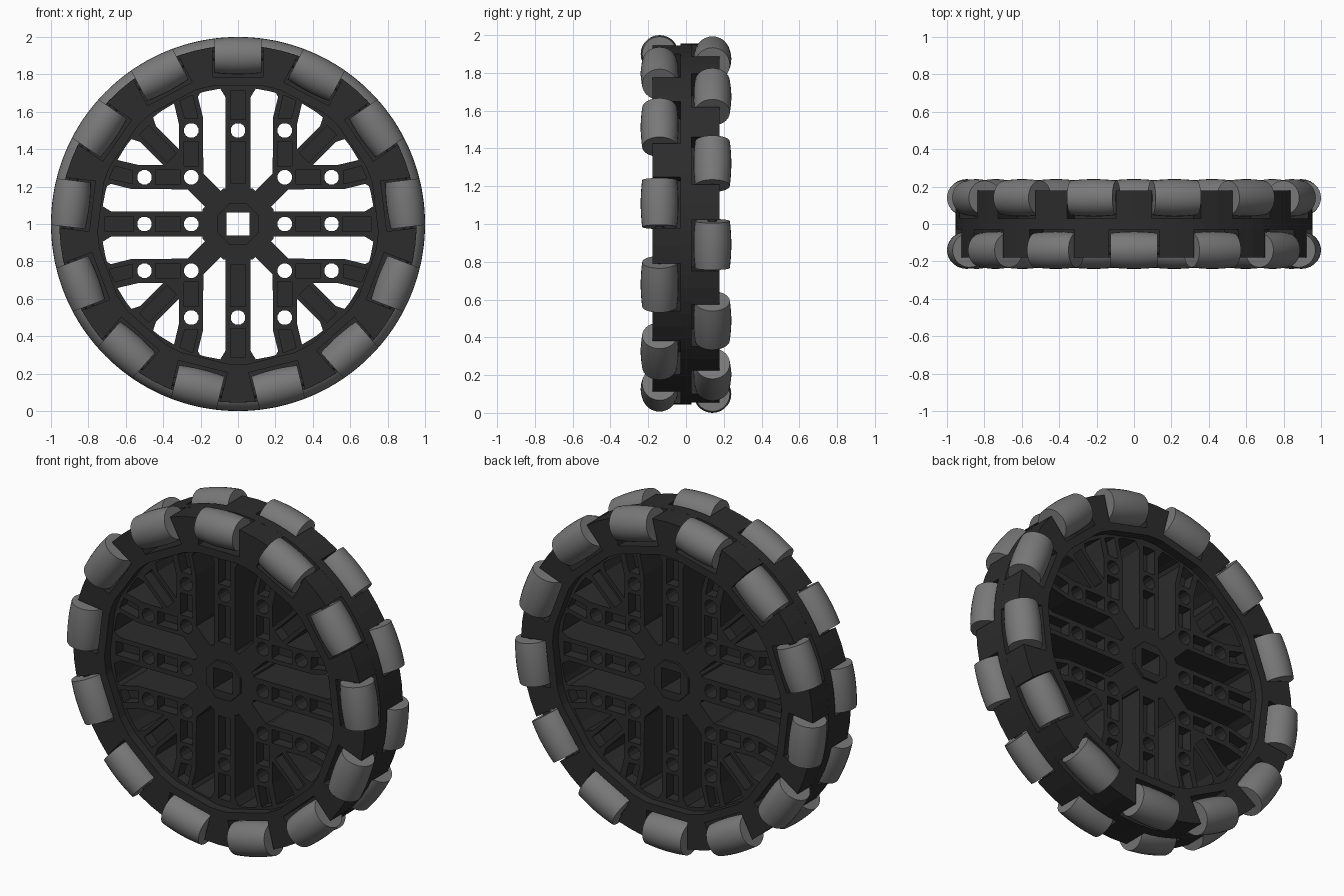
import bpy, bmesh
from math import sin, cos, pi, tau, sqrt, atan2
from mathutils import Matrix

if "Cube" in bpy.data.objects:
    bpy.data.objects.remove(bpy.data.objects["Cube"])

N = 13                      # rollers per row
PITCH = tau / N
D = 0.125                   # half depth of hub and spokes


def material(name, v):
    m = bpy.data.materials.new(name)
    m.diffuse_color = (v, v, v, 1)
    m.use_nodes = True
    m.node_tree.nodes["Principled BSDF"].inputs["Base Color"].default_value = m.diffuse_color
    return m


BLACK = material("black_plastic", 0.025)
GREY = material("grey_rubber", 0.19)


def finish(bm, name, mat, smooth=False):
    bmesh.ops.recalc_face_normals(bm, faces=bm.faces)
    me = bpy.data.meshes.new(name)
    bm.to_mesh(me)
    bm.free()
    me.materials.append(mat)
    ob = bpy.data.objects.new(name, me)
    ob.location.z = 1
    bpy.context.collection.objects.link(ob)
    bpy.context.view_layer.objects.active = ob
    if smooth:
        bpy.ops.object.select_all(action='DESELECT')
        ob.select_set(True)
        bpy.ops.object.shade_smooth_by_angle(angle=0.6)
    return ob


def turn(pts, a):
    """Rotate x,z points clockwise about the wheel axis."""
    return [(x * cos(a) + z * sin(a), z * cos(a) - x * sin(a)) for x, z in pts]


def prism(bm, pts, y0, y1):
    """Extrude an x,z outline along the wheel axis."""
    a = [bm.verts.new((x, y0, z)) for x, z in pts]
    b = [bm.verts.new((x, y1, z)) for x, z in pts]
    bm.faces.new(a)
    bm.faces.new(b[::-1])
    for i in range(len(a)):
        bm.faces.new((a[i - 1], a[i], b[i], b[i - 1]))


def annulus(name, outer, inner, y0, y1):
    """Ring-shaped prism from two outlines with equal point counts."""
    bm = bmesh.new()
    loops = [[bm.verts.new((x, y, z)) for x, z in p]
             for p, y in ((outer, y0), (outer, y1), (inner, y1), (inner, y0))]
    for k in range(4):
        p, q = loops[k - 1], loops[k]
        for i in range(len(p)):
            bm.faces.new((p[i - 1], p[i], q[i], q[i - 1]))
    return finish(bm, name, BLACK)


def circle(r, n, a0=0.0, cx=0, cz=0):
    return [(cx + r * sin(a0 + tau * i / n), cz + r * cos(a0 + tau * i / n)) for i in range(n)]


def rect(x0, x1, z0, z1):
    return [(x0, z0), (x1, z0), (x1, z1), (x0, z1)]


# Rim: middle band, two toothed layers with roller pockets, inner web ring
annulus("rim_middle_band", circle(0.955, 78), circle(0.75, 78), -0.03, 0.03)
annulus("web_ring", circle(0.775, 52), circle(0.73, 52), -D, D)
W, FLOOR, R = 0.135, 0.785, 0.955
for side, label in ((-1, "front"), (1, "back")):
    outer, inner = [], []
    for i in range(N):
        a = i * PITCH + (PITCH / 2 if side > 0 else 0)
        top = sqrt(R * R - W * W)
        floor_a = atan2(W, FLOOR)
        outer += turn([(-W, top), (-W, FLOOR), (W, FLOOR), (W, top), (0, 0)][:4], a)
        outer += turn([(0, R)], a + PITCH / 2)
        for da in (-floor_a - 0.02, -floor_a, floor_a, floor_a + 0.02, PITCH / 2):
            inner += turn([(0, 0.75)], a + da)
    annulus(label + "_rim_blocks", outer, inner, *sorted((side * 0.03, side * 0.178)))


# Rollers and their axles
def revolve(name, profile, mat, n, place):
    bm = bmesh.new()
    rings = [[bm.verts.new((t, r * cos(tau * k / n), r * sin(tau * k / n))) for k in range(n)]
             for t, r in profile]
    for p, q in zip(rings, rings[1:]):
        for k in range(n):
            bm.faces.new((p[k - 1], p[k], q[k], q[k - 1]))
    bm.faces.new(rings[0])
    bm.faces.new(rings[-1])
    bmesh.ops.transform(bm, matrix=place, verts=bm.verts)
    return finish(bm, name, mat, True)


barrel = [(t, sqrt(1 - t * t) - 0.9) for t in [0.125 * k / 4 for k in range(-4, 5)]]
for side, label in ((-1, "front"), (1, "back")):
    for i in range(N):
        a = i * PITCH + (PITCH / 2 if side > 0 else 0)
        place = Matrix.Rotation(a, 4, 'Y') @ Matrix.Translation((0, side * 0.14, 0.9))
        revolve(f"{label}_roller_{i}", barrel, GREY, 28, place)
        revolve(f"{label}_axle_{i}", [(-0.17, 0.025), (0.17, 0.025)], BLACK, 12, place)

# Cutter for bolt holes, square bore and the shallow pockets in the spokes
cut = bmesh.new()
prism(cut, rect(-0.0625, 0.0625, -0.0625, 0.0625), -0.3, 0.3)
holes = [(x, z) for x in (-0.25, 0.25) for z in (-0.5, -0.25, 0, 0.25, 0.5)]
holes += [(x, z) for x in (-0.5, 0.5) for z in (-0.25, 0, 0.25)] + [(0, -0.5), (0, 0.5)]
for x, z in holes:
    prism(cut, circle(0.04, 12, pi / 12, x, z), -0.3, 0.3)
branch_pockets = [rect(0.21, 0.29, 0.31, 0.44),
                  [(0.215, 0.565), (0.285, 0.565), (0.315, 0.68), (0.245, 0.70)]]
for k in range(4):
    pockets = [rect(-0.04, 0.04, 0.31 if k % 2 else 0.22, 0.44), rect(-0.04, 0.04, 0.56, 0.71)]
    pockets += [turn(rect(-0.035, 0.035, 0.50, 0.71), pi / 4)]
    pockets += branch_pockets + [[(z, x) for x, z in p] for p in branch_pockets]
    for p in pockets:
        for y0, y1 in ((-0.3, -0.06), (0.06, 0.3)):
            prism(cut, turn(p, k * pi / 2), y0, y1)
cutter = finish(cut, "hole_cutter", BLACK)
cutter.hide_render = True


def solid(name, pts, depth=D):
    bm = bmesh.new()
    prism(bm, pts, -depth, depth)
    ob = finish(bm, name, BLACK)
    m = ob.modifiers.new("holes", 'BOOLEAN')
    m.operation, m.solver, m.object = 'DIFFERENCE', 'EXACT', cutter
    bpy.ops.object.modifier_apply(modifier=m.name)


# Hub with raised collar
solid("hub", circle(0.205, 8, pi / 8))
solid("hub_collar", circle(0.12, 8, pi / 8), 0.14)

# Spokes: straight, diagonal, and two side branches per quarter, flared at the rim
straight = [(-0.068, 0.1), (0.068, 0.1), (0.068, 0.68), (0.105, 0.74), (-0.105, 0.74), (-0.068, 0.68)]
diagonal = [(-0.06, 0.1), (0.06, 0.1), (0.06, 0.68), (0.09, 0.74), (-0.09, 0.74), (-0.06, 0.68)]
branch = [(0.185, 0.215), (0.215, 0.185), (0.285, 0.185), (0.315, 0.215), (0.315, 0.53),
          (0.342, 0.645), (0.38, 0.66), (0.31, 0.69), (0.18, 0.735), (0.215, 0.68), (0.187, 0.57)]
for k in range(4):
    a = k * pi / 2
    solid(f"straight_spoke_{k}", turn(straight, a))
    solid(f"diagonal_spoke_{k}", turn(diagonal, a + pi / 4))
    solid(f"side_spoke_{k}_a", turn(branch, a))
    solid(f"side_spoke_{k}_b", turn([(z, x) for x, z in branch], a))
bpy.data.objects.remove(cutter)
